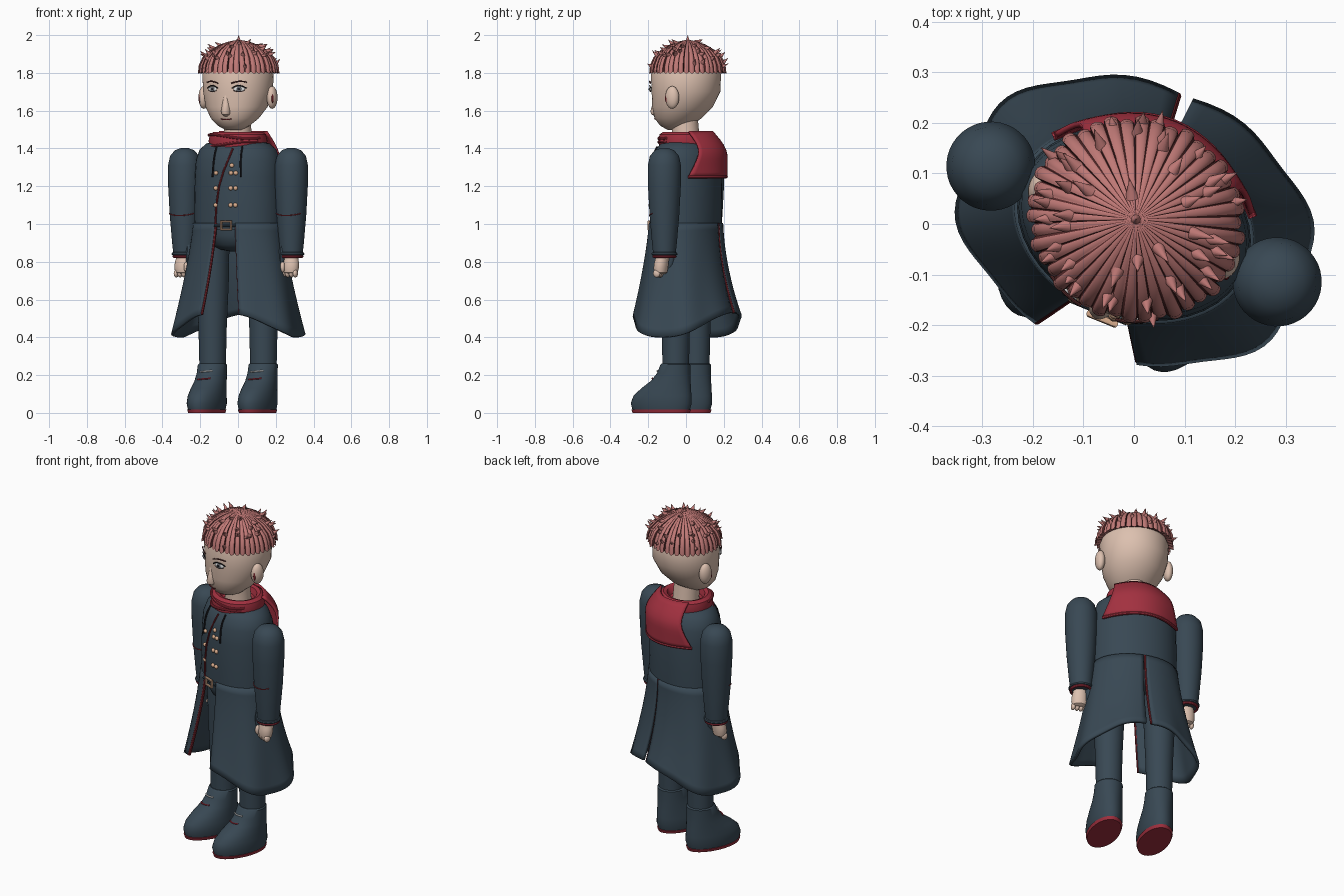
import bpy, bmesh, math, random
from math import sin, cos, pi, sqrt
from mathutils import Matrix, Vector

if "Cube" in bpy.data.objects:
    bpy.data.objects.remove(bpy.data.objects["Cube"])
random.seed(4)
TURN = math.radians(-22)      # the whole figure stands slightly turned


def material(name, r, g, b):
    m = bpy.data.materials.new(name)
    m.use_nodes = True
    m.diffuse_color = (r, g, b, 1)
    m.node_tree.nodes["Principled BSDF"].inputs["Base Color"].default_value = (r, g, b, 1)
    return m


COAT = material("slate cloth", .04, .065, .088)
RED = material("crimson cloth", .36, .03, .05)
TRIM = material("dark red trim", .19, .018, .025)
SKIN = material("skin", .72, .53, .43)
HAIR = material("pink hair", .52, .19, .18)
ROOT = material("hair shadow strands", .1, .025, .025)
GOLD = material("copper metal", .7, .42, .27)
DARK = material("near black", .012, .012, .016)
WHITE = material("off white", .75, .76, .76)
GREY = material("grey iris", .16, .17, .19)


def place(name, mesh):
    ob = bpy.data.objects.new(name, mesh)
    bpy.context.collection.objects.link(ob)
    ob.rotation_euler.z = TURN
    return ob


def finish(name, bm, *mats):
    bmesh.ops.recalc_face_normals(bm, faces=bm.faces[:])
    me = bpy.data.meshes.new(name)
    for m in mats:
        me.materials.append(m)
    bm.to_mesh(me)
    bm.free()
    return place(name, me)


def loft(name, rings, mat, cu=0, n=40):
    """Stack of ellipses: (z, half width, half depth, depth centre)."""
    bm = bmesh.new()
    loops = []
    for z, ru, rv, cv in rings:
        loops.append([bm.verts.new((cu + ru * sin(2 * pi * i / n), cv - rv * cos(2 * pi * i / n), z))
                      for i in range(n)])
    for a, b in zip(loops, loops[1:]):
        for i in range(n):
            bm.faces.new((a[i], a[(i + 1) % n], b[(i + 1) % n], b[i]))
    bm.faces.new(loops[0])
    bm.faces.new(loops[-1])
    return finish(name, bm, mat)


def tube(name, pts, r, mat, closed=False):
    cu = bpy.data.curves.new(name, "CURVE")
    cu.dimensions = "3D"
    cu.bevel_depth, cu.bevel_resolution, cu.use_fill_caps = r, 2, True
    sp = cu.splines.new("POLY")
    sp.points.add(len(pts) - 1)
    for p, q in zip(sp.points, pts):
        p.co = (*q, 1)
    sp.use_cyclic_u = closed
    tmp = bpy.data.objects.new("tmp", cu)
    me = bpy.data.meshes.new_from_object(tmp)
    bpy.data.objects.remove(tmp)
    me.name = name
    me.materials.clear()
    me.materials.append(mat)
    return place(name, me)


def ring(name, z, radius, r, mat, cu):
    tube(name, [(cu + radius * cos(k * pi / 20), radius * sin(k * pi / 20), z) for k in range(40)], r, mat, True)


def ball(name, loc, scale, mat, yaw=0):
    bm = bmesh.new()
    mx = Matrix.Translation(loc) @ Matrix.Rotation(yaw, 4, "Z") @ Matrix.Diagonal((*scale, 1))
    bmesh.ops.create_uvsphere(bm, u_segments=20, v_segments=12, radius=1, matrix=mx)
    return finish(name, bm, mat)


def sheet(name, f, nu, nv, thick, mat):
    """Cloth panel from a function of two parameters in 0..1."""
    bm = bmesh.new()
    g = [[bm.verts.new(f(i / nu, j / nv)) for i in range(nu + 1)] for j in range(nv + 1)]
    for j in range(nv):
        for i in range(nu):
            bm.faces.new((g[j][i], g[j][i + 1], g[j + 1][i + 1], g[j + 1][i]))
    ob = finish(name, bm, mat)
    mod = ob.modifiers.new("thickness", "SOLIDIFY")
    mod.thickness, mod.offset = thick, 0


def front(rings, u, z, lift=.003):
    """Point on the front of a loft."""
    for a, b in zip(rings, rings[1:]):
        if a[0] <= z <= b[0]:
            t = (z - a[0]) / (b[0] - a[0])
            _, ru, rv, cv = (p + (q - p) * t for p, q in zip(a, b))
            return Vector((u, cv - rv * sqrt(max(0, 1 - (u / ru) ** 2)) - lift, z))


# Head, neck, face and ears
head = [(1.497, .04, .04, -.06), (1.52, .085, .08, -.06), (1.56, .128, .125, -.045), (1.62, .165, .16, -.02),
        (1.70, .185, .182, 0), (1.79, .19, .185, 0), (1.87, .16, .16, 0), (1.93, .08, .08, 0)]
loft("head", head, SKIN)
loft("neck", [(1.38, .08, .08, 0), (1.46, .072, .072, 0), (1.56, .072, .072, -.01)], SKIN)
loft("nose", [(1.57, .012, .02, -.155), (1.58, .023, .033, -.163), (1.597, .026, .036, -.166),
              (1.63, .021, .022, -.17), (1.665, .014, .012, -.172), (1.69, .006, .004, -.176)], SKIN, n=20)
tube("mouth", [front(head, k * .01, 1.552 + .0006 * k * k) for k in range(-3, 4)], .0025, TRIM)
for s, side in ((1, "left"), (-1, "right")):
    ball(side + "_ear", (s * .195, 0, 1.67), (.027, .038, .06), SKIN)
    ball(side + "_ear_hollow", (s * .208, -.027, 1.665), (.006, .008, .024), TRIM)
    for part, size, lift, mat in (("white", (.03, .006, .014), .004, WHITE), ("iris", (.014, .005, .014), .008, GREY),
                                  ("pupil", (.006, .004, .006), .012, DARK)):
        ball(side + "_eye_" + part, front(head, s * .076, 1.714, lift), size, mat, s * .4)
    tube(side + "_eyelid", [front(head, s * (.076 + .036 * k / 3), 1.733 - .0016 * k * k, .009)
                            for k in range(-3, 4)], .003, DARK)
    tube(side + "_lower_lid", [front(head, s * (.076 + .028 * k / 3), 1.699 + .001 * k * k, .008)
                               for k in range(-3, 4)], .0015, ROOT)
    tube(side + "_brow", [front(head, s * (.076 + .038 * k / 3), 1.755 + .001 * k - .0008 * k * k, .009)
                          for k in range(-3, 4)], .0035, ROOT)

# Ribbed hair cap with narrow dark grooves
GORES, FR = 42, (0, .09, .3, .5, .7, .91)
bm = bmesh.new()
loops = []
for k, (z, r) in enumerate([(1.815, .178), (1.808, .216), (1.84, .211), (1.88, .193), (1.92, .153),
                            (1.95, .1), (1.967, .05), (1.975, .006)]):
    row = []
    for gore in range(GORES):
        wild = 1 + .025 * sin(gore * 2.3)
        for f in FR:
            a = 2 * pi * (gore + f) / GORES
            puff = 1 if k == 0 else wild * (.95 + .05 * sin(pi * f) ** .5)
            dip = .012 * sin(pi * f) if k == 1 else 0
            row.append(bm.verts.new((r * puff * cos(a), .01 + .93 * r * puff * sin(a), z - dip)))
    loops.append(row)
n = GORES * len(FR)
for a, b in zip(loops, loops[1:]):
    for i in range(n):
        fc = bm.faces.new((a[i], a[(i + 1) % n], b[(i + 1) % n], b[i]))
        fc.material_index = 1 if i % 6 in (0, 5) else 0
bm.faces.new(loops[-1])
finish("hair_cap", bm, HAIR, ROOT)

# Hair spikes, mostly around the rim and leaning outward
bm = bmesh.new()
for k in range(48):
    az = k * 2.4 + random.uniform(-.3, .3)
    el = pi / 2 if k == 0 else random.uniform(.1, .6) if k % 5 < 3 else random.uniform(.6, 1.3)
    base = Vector((.205 * cos(el) * cos(az), .01 + .19 * cos(el) * sin(az), 1.815 + .155 * sin(el)))
    aim = Vector((cos(az), sin(az), random.uniform(.3, 1.1))) if k else Vector((0, 0, 1))
    aim.normalize()
    size = .05 if k == 0 else random.uniform(.036, .05)
    mx = Matrix.Translation(base + aim * (size / 2 - .01)) @ aim.to_track_quat("Z", "Y").to_matrix().to_4x4()
    bmesh.ops.create_cone(bm, cap_ends=True, segments=16, radius1=.014, radius2=.0005, depth=size, matrix=mx)
for v in bm.verts:
    v.co.z = min(v.co.z, 2)
finish("hair_spikes", bm, HAIR)

# Coat body with front trim, buttons, cords and buckle
torso = [(.97, .238, .18, 0), (1.1, .238, .183, 0), (1.25, .235, .18, 0), (1.34, .23, .17, 0),
         (1.395, .21, .15, 0), (1.425, .175, .125, 0), (1.445, .11, .09, 0)]
loft("coat_body", torso, COAT)
tube("coat_front_trim", [front(torso, u, z) for u, z in
                         ((.03, 1.4), (.02, 1.36), (-.01, 1.28), (-.035, 1.2), (-.05, 1.1), (-.058, 1.0))], .005, TRIM)
for u in (-.055, .032, .058):
    for z in (1.10, 1.19, 1.27):
        ball("button", front(torso, u, z), (.012, .01, .012), GOLD)
ball("button", front(torso, .035, 1.31), (.012, .01, .012), GOLD)
for u in (-.068, .078):
    tube("collar_cord", [front(torso, u * (1 + .1 * k / 4), 1.41 - .04 * k, .006) for k in range(5)], .005, DARK)
tube("belt_buckle", [(.012 + .028 * a, -.197, .992 + .02 * b) for a, b in ((-1, -1), (1, -1), (1, 1), (-1, 1))],
     .0075, GOLD, True)
tube("belt_strap", [(k * .02, -.184 + .1 * (k * .02) ** 2, .992) for k in range(-3, 4)], .008, COAT)
loft("hips", [(.855, .04, .06, 0), (.865, .09, .11, 0), (.89, .15, .145, 0), (.94, .2, .165, 0),
              (1.0, .21, .168, 0)], COAT)

# Rolled collar and back cape
loft("collar", [(1.395, .13, .115, 0), (1.405, .15, .138, 0), (1.44, .158, .144, 0), (1.475, .15, .138, 0),
                (1.488, .13, .12, 0), (1.482, .112, .1, 0), (1.45, .09, .09, 0)], RED)
for z, tilt in ((1.425, .012), (1.462, -.012)):
    tube("collar_fold", [(.156 * sin(a), -.143 * cos(a), z + tilt * sin(a * 2))
                         for a in [k * .15 for k in range(-8, 9)]], .007, RED)


def cape(p, t):
    s = 2 * p - 1
    back = .138 + .075 * sin(pi / 2 * min(1, 1.8 * t))
    side = .068 + .045 * t - .02 * sin(pi * t)
    return ((.135 + .078 * t) * s, back - side * s * s, 1.488 - .238 * t)


sheet("back_cape", cape, 20, 10, .012, RED)
tube("cape_rim", [cape(k / 20, 1) for k in range(21)], .009, RED)

for s, side in ((1, "left"), (-1, "right")):
    # Split coat skirt, flaring late, high at front and back, low at the sides
    def skirt(p, f, s=s):
        t0 = .24 + .02 * f
        t = t0 + (pi - .03 - t0) * p
        w = 1 + .026 * f * sin(7 * t)
        c = cos(t)
        power = 1 - .12 * f
        depth = .18 + (.07 * f ** 1.35 if c > 0 else .085 * f ** (1.35 + .5 * abs(c)))
        u = (.236 + .109 * f ** 1.25) * w * sin(t) ** power
        v = -depth * w * math.copysign(abs(c) ** power, c)
        return (s * u, v, 1.005 - f * (.605 - .13 * abs(c) ** 2.2))

    sheet(side + "_coat_skirt", skirt, 40, 14, .016, COAT)
    tube(side + "_skirt_front_trim", [skirt(0, k / 12) for k in range(13)], .0085 if s < 0 else .004, TRIM)
    if s < 0:
        tube("skirt_back_trim", [skirt(1, k / 12) for k in range(13)], .0085, TRIM)
    ball(side + "_pocket", (s * .266, -.01, .835), (.02, .05, .095), COAT)

    # Sleeve, cuff and hand
    loft(side + "_sleeve", [(.825, .058, .058, 0), (.9, .066, .066, 0), (1.05, .079, .079, 0), (1.2, .087, .087, 0),
                            (1.31, .088, .088, 0), (1.36, .077, .077, 0), (1.39, .052, .052, 0),
                            (1.402, .02, .02, 0)], COAT, s * .305)
    tube(side + "_elbow_piping", [(s * (.305 + .08 * sin(a)), -.08 * cos(a), 1.045 + .01 * a * a)
                                  for a in [k * .15 for k in range(-7, 8)]], .003, TRIM)
    ring(side + "_cuff_roll", .842, .06, .009, COAT, s * .305)
    ring(side + "_cuff_trim", .828, .056, .008, RED, s * .305)
    loft(side + "_hand", [(.735, .026, .02, -.02), (.742, .04, .032, -.02), (.765, .046, .037, -.02),
                          (.795, .045, .037, -.016), (.83, .037, .034, -.01)], SKIN, s * .307, 24)
    for k in range(4):
        ball(side + "_finger", (s * .307 + (k - 1.5) * .022, -.03, .738), (.0125, .02, .021), SKIN)
    ball(side + "_thumb", (s * .275, -.05, .772), (.013, .015, .028), SKIN)

    # Trouser leg and boot
    loft(side + "_leg", [(.24, .07, .07, 0), (.45, .075, .075, 0), (.7, .086, .086, 0), (.94, .09, .09, 0)],
         COAT, s * .145)
    boot = [(.015, .085, .16, -.083), (.05, .092, .17, -.083), (.09, .09, .162, -.076), (.13, .086, .138, -.055),
            (.17, .081, .108, -.028), (.21, .078, .09, -.012), (.255, .077, .08, -.002), (.262, .07, .072, -.002)]
    loft(side + "_boot", boot, COAT, s * .145)
    loft(side + "_sole", [(0, .084, .16, -.083), (.018, .09, .167, -.083)], RED, s * .145)
    for z, mat in ((.18, RED), (.22, WHITE)):
        lace = [front(boot, k * .012, z + .001 * k) + Vector((s * .145, 0, 0)) for k in range(-3, 4)]
        tube(side + "_boot_lace", lace, .004, mat)

# Smooth shading with crisp edges
bpy.ops.object.select_all(action="DESELECT")
for ob in bpy.context.collection.objects:
    if ob.type == "MESH":
        ob.select_set(True)
        bpy.context.view_layer.objects.active = ob
bpy.ops.object.shade_smooth_by_angle(angle=math.radians(40))
